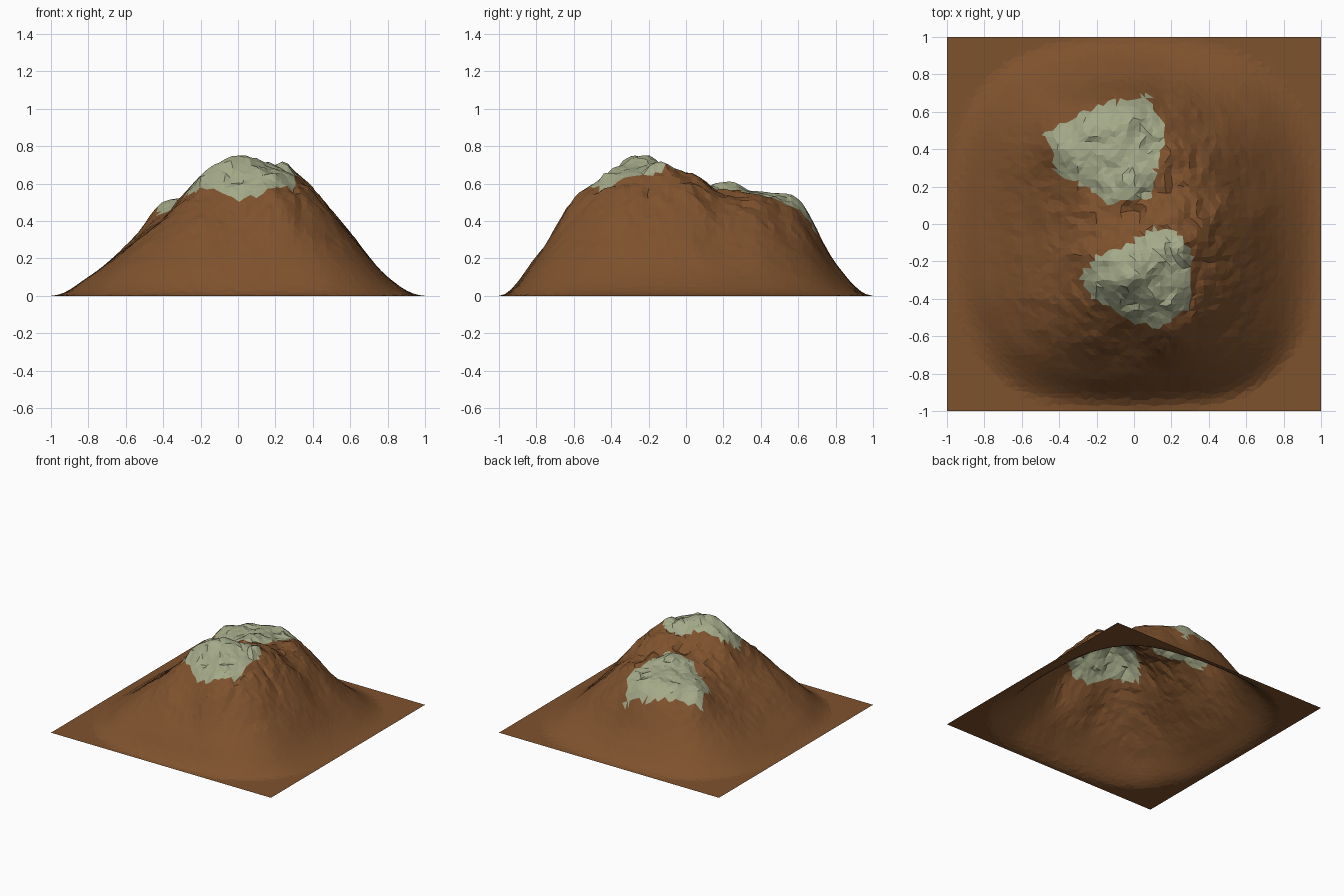
import bpy, bmesh, math, random
from mathutils import Vector, noise

if "Cube" in bpy.data.objects:
    bpy.data.objects.remove(bpy.data.objects["Cube"])

random.seed(4)
N = 60            # cells per side
STEP = 0.2        # spacing of the height lattice

# Heights of the massif: rows run front to back, columns left to right (-0.8 .. 0.8)
ROWS = [
    (.02, .08, .14, .19, .21, .20, .17, .10, .03),
    (.05, .18, .31, .41, .43, .51, .37, .21, .07),
    (.09, .24, .40, .57, .64, .65, .53, .30, .09),
    (.10, .25, .41, .63, .73, .69, .56, .33, .10),
    (.10, .25, .40, .54, .61, .66, .56, .33, .10),
    (.10, .26, .43, .52, .56, .55, .47, .27, .09),
    (.09, .26, .48, .54, .54, .53, .41, .23, .07),
    (.06, .19, .37, .48, .49, .41, .27, .14, .04),
    (.02, .08, .13, .17, .17, .13, .09, .05, .01),
]
# Small local summits: x, y, extra height, radius
BUMPS = [(-.03, -.29, .04, .08), (.27, -.12, .04, .08), (-.15, -.31, .04, .07),
         (-.44, .45, .03, .07), (-.02, .24, .06, .08), (0, .63, .03, .08)]
# Outlines of the two pale caps seen from above
CAPS = [
    [(-.5, .47), (-.3, .58), (-.18, .64), (.08, .69), (.1, .63), (.17, .5),
     (.12, .3), (.08, .13), (-.15, .11), (-.3, .22), (-.42, .28), (-.45, .42)],
    [(.1, -.02), (.23, -.04), (.31, -.18), (.3, -.45), (.12, -.56), (-.02, -.52),
     (-.16, -.43), (-.24, -.38), (-.28, -.28), (-.2, -.17), (-.05, -.12)],
]


def lattice(i, j):
    return ROWS[j][i] if 0 <= i < 9 and 0 <= j < 9 else 0.0


def spline(a, b, c, d, t):
    return b + .5 * t * (c - a + t * (2*a - 5*b + 4*c - d + t * (3*(b - c) + d - a)))


def in_cap(x, y):
    for poly in CAPS:
        inside = False
        for (x1, y1), (x2, y2) in zip(poly, poly[1:] + poly[:1]):
            if (y1 > y) != (y2 > y) and x < x1 + (y - y1) * (x2 - x1) / (y2 - y1):
                inside = not inside
        if inside:
            return True
    return False


def height(x, y):
    u, v = (x + .8) / STEP, (y + .8) / STEP
    i, j = math.floor(u), math.floor(v)
    z = spline(*[spline(*[lattice(i + a, j + b) for a in range(-1, 3)], u - i)
                 for b in range(-1, 3)], v - j)
    for bx, by, h, r in BUMPS:
        z += h * math.exp(-((x - bx)**2 + (y - by)**2) / r**2)
    # crags grow rougher towards the top
    rough = .026 * min(1, max(0, z) / .6) ** 1.5
    z += rough * noise.noise(Vector((x * 9, y * 9, 2)))
    z += rough * .8 * noise.noise(Vector((x * 22, y * 22, 7)))
    # foot of the mountain fades to flat ground along a rounded square
    s = (abs(x)**2.6 + abs(y)**2.6) ** (1 / 2.6)
    t = min(1, max(0, (1.01 - s) / .2))
    return max(0.0, z * t * (2 - t))


def material(name, rgb):
    m = bpy.data.materials.new(name)
    m.diffuse_color = (*rgb, 1)
    m.use_nodes = True
    m.node_tree.nodes["Principled BSDF"].inputs["Base Color"].default_value = m.diffuse_color
    return m


# Mountain: one open sheet with jittered, triangulated cells
bm = bmesh.new()
bmesh.ops.create_grid(bm, x_segments=N, y_segments=N, size=1)
for v in bm.verts:
    if max(abs(v.co.x), abs(v.co.y)) < .98:
        v.co.x += random.uniform(-.009, .009)
        v.co.y += random.uniform(-.009, .009)
        v.co.z = height(v.co.x, v.co.y)
bmesh.ops.triangulate(bm, faces=bm.faces[:])
for f in bm.faces:
    c = f.calc_center_median()
    f.material_index = int(in_cap(c.x, c.y))
mesh = bpy.data.meshes.new("mountain")
bm.to_mesh(mesh)
bm.free()
mesh.materials.append(material("brown earth", (.212, .085, .027)))
mesh.materials.append(material("pale green cap", (.37, .40, .25)))
bpy.context.collection.objects.link(bpy.data.objects.new("mountain", mesh))
